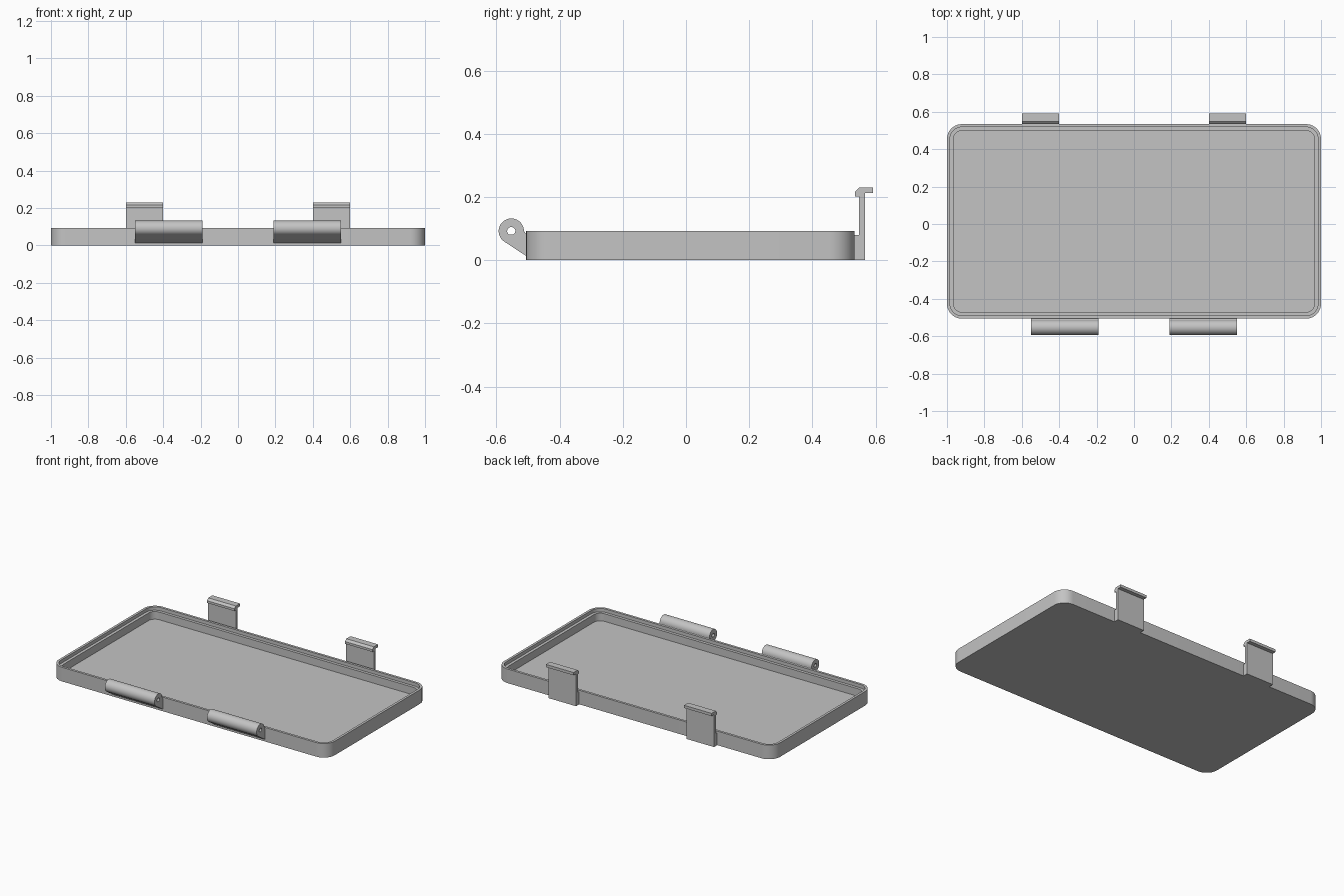
import bpy, bmesh
from math import cos, sin, pi, radians

cube = bpy.data.objects.get("Cube")
if cube:
    bpy.data.objects.remove(cube)

grey = bpy.data.materials.new("mid_grey")
grey.use_nodes = True
GREY = (0.55, 0.55, 0.55, 1)
grey.diffuse_color = GREY
grey.node_tree.nodes["Principled BSDF"].inputs["Base Color"].default_value = GREY


def finish(bm, name):
    bmesh.ops.recalc_face_normals(bm, faces=bm.faces)
    mesh = bpy.data.meshes.new(name)
    bm.to_mesh(mesh)
    bm.free()
    mesh.materials.append(grey)
    obj = bpy.data.objects.new(name, mesh)
    bpy.context.collection.objects.link(obj)
    bpy.ops.object.select_all(action="DESELECT")
    bpy.context.view_layer.objects.active = obj
    obj.select_set(True)
    bpy.ops.object.shade_smooth_by_angle(angle=radians(30))
    return obj


def bridge(bm, a, b):
    for i in range(len(a)):
        j = (i + 1) % len(a)
        bm.faces.new((a[i], a[j], b[j], b[i]))


def rounded_ring(bm, inset, z, hx=1.0, hy=0.52, yc=0.014, radius=0.08, steps=10):
    r = radius - inset
    ring = []
    for corner, (sx, sy) in enumerate([(1, 1), (-1, 1), (-1, -1), (1, -1)]):
        for k in range(steps + 1):
            a = (corner + k / steps) * pi / 2
            ring.append(bm.verts.new((sx * (hx - radius) + r * cos(a),
                                      yc + sy * (hy - radius) + r * sin(a), z)))
    return ring


# Shallow tray with a stepped rim
bm = bmesh.new()
steps = [(0, 0), (0, 0.092), (0.016, 0.092), (0.016, 0.07), (0.035, 0.07), (0.035, 0.02)]
rings = [rounded_ring(bm, inset, z) for inset, z in steps]
for lower, upper in zip(rings, rings[1:]):
    bridge(bm, lower, upper)
bm.faces.new(rings[0])
bm.faces.new(rings[-1])
finish(bm, "tray")


# Hinge knuckle: teardrop section with a pin hole along x
def hinge(name, x0, x1, cy=-0.553, cz=0.092, r=0.04, hole=0.013, n=40):
    bm = bmesh.new()
    # arc from the wall side, over the top, to the sloping underside
    start, end = 0, radians(235)
    arc = [start + (end - start) * k / n for k in range(n + 1)]
    outer = [(cy + r * cos(a), cz + r * sin(a)) for a in arc]
    inner = [(cy + hole * cos(a), cz + hole * sin(a)) for a in arc]
    # web reaching the tray wall
    outer += [(-0.504, 0.012), (-0.504, 0.08)]
    inner += [(cy + hole * cos(a), cz + hole * sin(a)) for a in (radians(300), radians(335))]
    loops = [[bm.verts.new((x, y, z)) for y, z in pts]
             for x in (x0, x1) for pts in (outer, inner)]
    o0, i0, o1, i1 = loops
    for a, b in ((o0, o1), (i0, i1), (o0, i0), (o1, i1)):
        bridge(bm, a, b)
    finish(bm, name)


# Snap clip: upright plate with a foot block and a hooked lip
def clip(name, x0, x1):
    section = [(0.53, 0), (0.567, 0), (0.567, 0.212), (0.592, 0.212), (0.592, 0.23),
               (0.549, 0.23), (0.535, 0.217), (0.535, 0.202), (0.548, 0.202),
               (0.548, 0.08), (0.53, 0.08)]
    bm = bmesh.new()
    a, b = [[bm.verts.new((x, y, z)) for y, z in section] for x in (x0, x1)]
    bridge(bm, a, b)
    bm.faces.new(a)
    bm.faces.new(b)
    finish(bm, name)


for side, s in (("left", 1), ("right", -1)):
    hinge(side + "_hinge", s * 0.19, s * 0.55)
    clip(side + "_clip", s * 0.4, s * 0.6)
